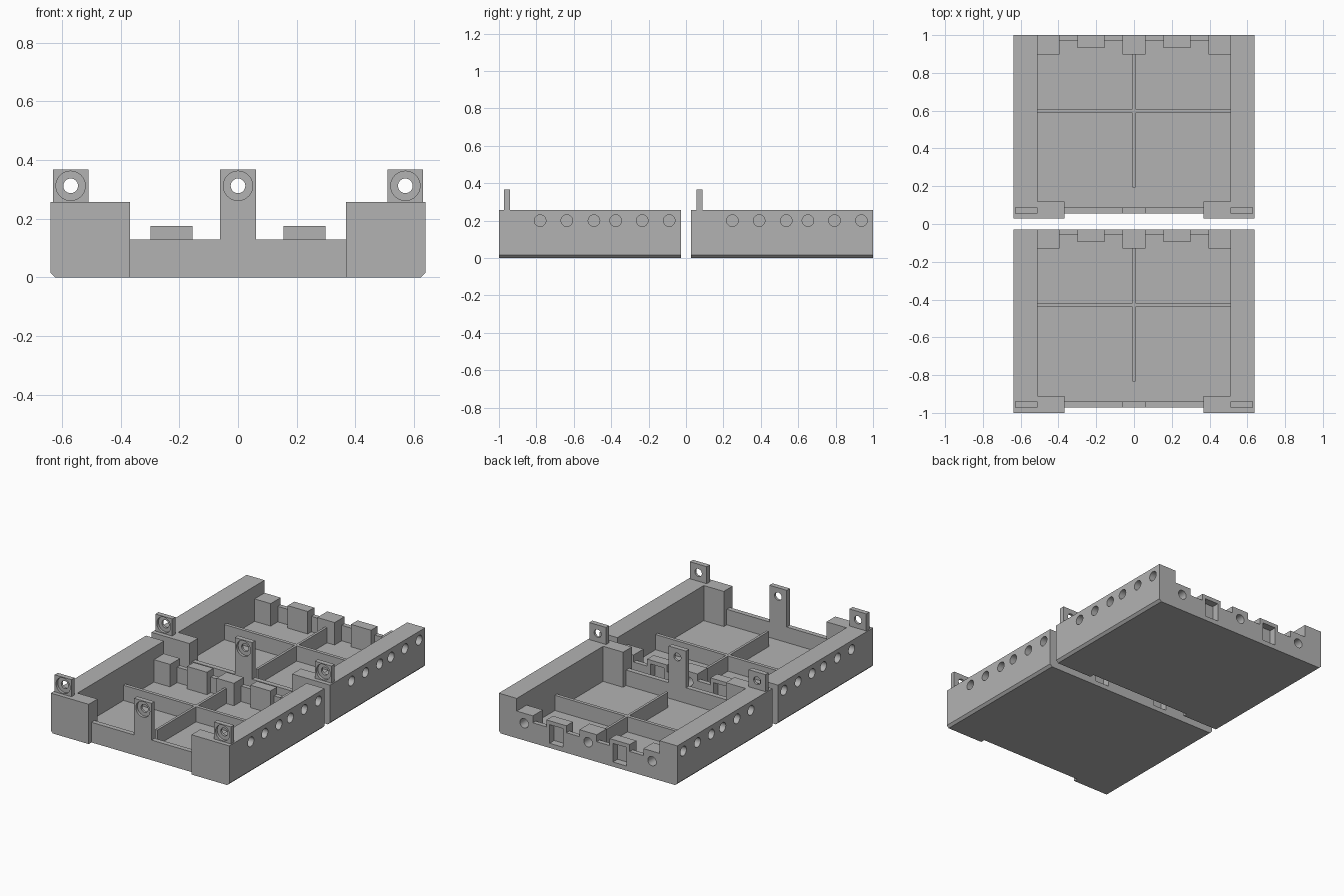
import bpy, bmesh, math
from mathutils import Matrix

if "Cube" in bpy.data.objects:
    bpy.data.objects.remove(bpy.data.objects["Cube"])

LENGTH, HALF_W, HEIGHT = 0.972, 0.638, 0.257
FLOOR, INNER, LOW = 0.03, 0.51, 0.13

grey = bpy.data.materials.new("plain grey")
grey.diffuse_color = (0.45, 0.45, 0.45, 1)
grey.use_nodes = True
grey.node_tree.nodes["Principled BSDF"].inputs["Base Color"].default_value = grey.diffuse_color


def add_object(name, bm):
    bmesh.ops.recalc_face_normals(bm, faces=bm.faces)
    mesh = bpy.data.meshes.new(name)
    bm.to_mesh(mesh)
    bm.free()
    mesh.materials.append(grey)
    obj = bpy.data.objects.new(name, mesh)
    bpy.context.collection.objects.link(obj)
    return obj


def box(name, x0, x1, y0, y1, z0, z1):
    bm = bmesh.new()
    bmesh.ops.create_cube(bm, size=1)
    for v in bm.verts:
        v.co = ((x0, x1)[v.co.x > 0], (y0, y1)[v.co.y > 0], (z0, z1)[v.co.z > 0])
    return add_object(name, bm)


def cylinder(name, centre, radius, depth, axis):
    bm = bmesh.new()
    turn = Matrix.Rotation(math.pi / 2, 4, 'Y' if axis == 'X' else 'X')
    bmesh.ops.create_cone(bm, cap_ends=True, segments=32, radius1=radius, radius2=radius,
                          depth=depth, matrix=Matrix.Translation(centre) @ turn)
    return add_object(name, bm)


def combine(target, tool, operation):
    tool.hide_render = True
    mod = target.modifiers.new("combine", 'BOOLEAN')
    mod.operation, mod.solver, mod.object = operation, 'EXACT', tool
    bpy.context.view_layer.objects.active = target
    bpy.ops.object.modifier_apply(modifier=mod.name)
    bpy.data.objects.remove(tool)


def cut(target, *bounds):
    combine(target, box("cutter", *bounds), 'DIFFERENCE')


def fuse(target, *bounds):
    combine(target, box("addition", *bounds), 'UNION')


def drill(target, *args):
    combine(target, cylinder("drill", *args), 'DIFFERENCE')


# Tray block with chamfered lower side edges
bm = bmesh.new()
profile = [(-HALF_W, HEIGHT), (-HALF_W, 0.015), (-HALF_W + 0.015, 0),
           (HALF_W - 0.015, 0), (HALF_W, 0.015), (HALF_W, HEIGHT)]
face = bm.faces.new([bm.verts.new((x, 0, z)) for x, z in profile])
side = bmesh.ops.extrude_face_region(bm, geom=[face])["geom"]
bmesh.ops.translate(bm, vec=(0, LENGTH, 0),
                    verts=[g for g in side if isinstance(g, bmesh.types.BMVert)])
tray = add_object("front_tray", bm)

# Cavity, recessed low front panel and low back wall
cut(tray, -INNER, INNER, 0.09, 0.942, FLOOR, 0.5)
cut(tray, -0.367, 0.367, 0.06, 0.2, FLOOR, 0.5)
cut(tray, -0.367, 0.367, -0.1, 0.028, -0.1, 0.5)
cut(tray, -0.367, 0.367, 0.01, 0.1, LOW, 0.5)
cut(tray, -INNER, INNER, 0.9, 1.1, LOW, 0.5)

# Lugs along the back wall
fuse(tray, -0.062, 0.062, 0.87, LENGTH, 0.015, 0.175)
for s in (-1, 1):
    fuse(tray, *sorted((s * 0.395, s * 0.52)), 0.87, LENGTH, 0.015, 0.175)
    fuse(tray, *sorted((s * 0.155, s * 0.298)), 0.905, LENGTH, 0.015, 0.175)
    # Latch pocket in the outer face
    cut(tray, *sorted((s * 0.178, s * 0.275)), 0.925, 1.1, 0.03, 0.15)

# Screw tabs with counterbored holes
for x, half, base in ((-0.57, 0.06, 0.2), (0, 0.062, 0.015), (0.57, 0.06, 0.2)):
    fuse(tray, x - half, x + half, 0.028, 0.06, base, 0.367)
    drill(tray, (x, 0.04, 0.312), 0.025, 0.2, 'Y')
    drill(tray, (x, 0.02, 0.312), 0.05, 0.05, 'Y')

# Blind screw holes in the back lugs and the side walls
for x in (-0.457, 0, 0.457):
    drill(tray, (x, LENGTH, 0.11), 0.03, 0.16, 'Y')
for s in (-1, 1):
    for y in (0.22, 0.363, 0.508, 0.624, 0.766, 0.91):
        drill(tray, (s * HALF_W, y, 0.2), 0.031, 0.18, 'X')

# Crossing dividers
cross = box("front_cross_divider", -INNER, INNER, 0.56, 0.582, 0.025, 0.128)
fuse(cross, -0.008, 0.008, 0.165, 0.875, 0.025, 0.128)

# Second tray behind the first
for obj in (tray, cross):
    obj.location.y = -1
    twin = obj.copy()
    twin.name = obj.name.replace("front", "back")
    twin.location.y = 1 - LENGTH
    bpy.context.collection.objects.link(twin)
    bpy.ops.object.select_all(action='DESELECT')
    obj.select_set(True)
    bpy.context.view_layer.objects.active = obj
    bpy.ops.object.shade_smooth_by_angle(angle=math.radians(30))
